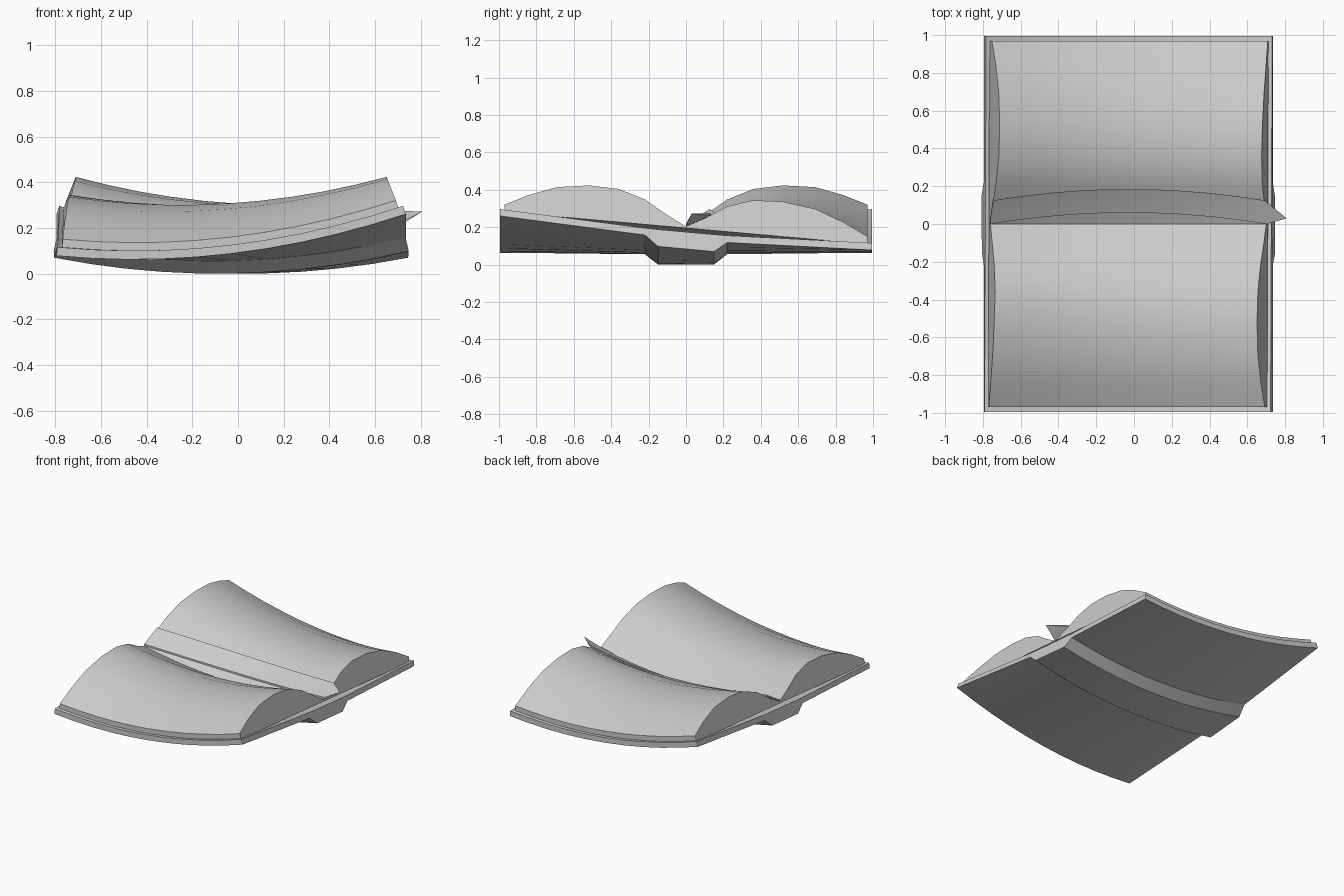
import bpy, bmesh, math

if "Cube" in bpy.data.objects:
    bpy.data.objects.remove(bpy.data.objects["Cube"])

X0 = -0.03          # book centre (the ribbon tip sticks out on +x)
A, B = 0.14, 0.12   # bend along x, and twist


def place(u, y, h):
    """Map flat book coordinates to the bent, twisted sheet; h runs along the normal."""
    z = A * u * u - B * u * y + 0.055 + 0.033 * y * y
    s = 2 * A * u - B * y
    n = math.sqrt(1 + s * s)
    return (X0 + u - h * s / n, y, z + h / n)


def steps(a, b, n):
    return [a + (b - a) * i / n for i in range(n + 1)]


def loft(name, us, section, angle=30):
    """Closed solid through the (y, h) loops returned by section(u)."""
    bm = bmesh.new()
    rings = [[bm.verts.new(place(u, y, h)) for y, h in section(u)] for u in us]
    k = len(rings[0])
    for r, q in zip(rings, rings[1:]):
        for i in range(k):
            j = (i + 1) % k
            bm.faces.new((r[i], r[j], q[j], q[i]))
    bm.faces.new(rings[0])
    bm.faces.new(rings[-1])
    bmesh.ops.remove_doubles(bm, verts=bm.verts, dist=1e-5)
    bmesh.ops.recalc_face_normals(bm, faces=bm.faces)
    me = bpy.data.meshes.new(name)
    bm.to_mesh(me)
    bm.free()
    ob = bpy.data.objects.new(name, me)
    bpy.context.collection.objects.link(ob)
    bpy.ops.object.select_all(action='DESELECT')
    bpy.context.view_layer.objects.active = ob
    ob.select_set(True)
    bpy.ops.object.shade_smooth_by_angle(angle=math.radians(angle))
    return ob


T = 0.038  # cover thickness

# Cover with the raised spine underneath
under = [(-0.995, 0), (-0.22, 0), (-0.15, -0.055), (0.15, -0.055), (0.22, 0), (0.995, 0)]
over = [(y, T) for y in (0.995, 0.22, 0.15, -0.15, -0.22, -0.995)]
loft("cover", steps(-0.765, 0.765, 10), lambda u: under + over)

# Page block: half profile from gutter to outer edge, mirrored
half = [(0, 0.035), (0.1, 0.088), (0.22, 0.162), (0.36, 0.205), (0.52, 0.206),
        (0.69, 0.175), (0.84, 0.11), (0.97, 0.036)]
top = [(y, T + h) for y, h in half]
mirrored = [(-y, h) for y, h in top[:0:-1]]
base = [(0.97, T - 0.005), (-0.97, T - 0.005)]
loft("pages", steps(-0.745, 0.745, 10), lambda u: mirrored + top + base, 35)


def page_h(y):
    """Page height at y >= 0."""
    for (y0, h0), (y1, h1) in zip(top, top[1:]):
        if y <= y1:
            return h0 + (h1 - h0) * (y - y0) / (y1 - y0)
    return top[-1][1]


# Ribbon bookmark in the gutter, pointed at the +x end
def ribbon(u):
    if u > 0.8:
        return [(0.03, page_h(0.03) + 0.03)] * 6
    start = 0.06 * max(0, 1 - (u / 0.75) ** 2)
    ys = [start, start + 0.06, start + 0.125]
    low = [(y, page_h(y) + 0.002) for y in ys]
    return low + [(y, h + 0.012) for y, h in reversed(low)]


loft("bookmark_ribbon", steps(-0.75, 0.75, 10) + [0.865], ribbon)
